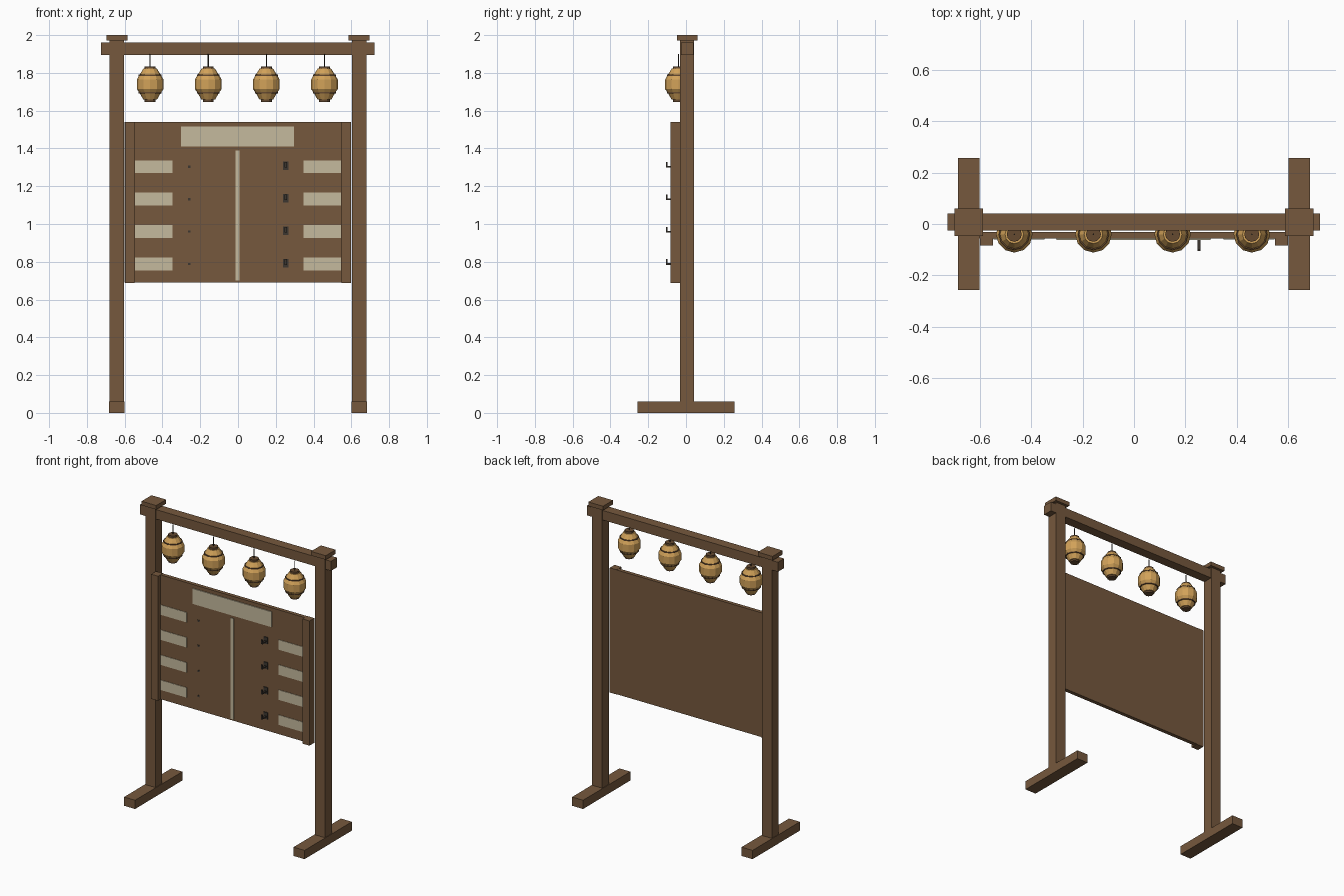
import bpy, bmesh, math

if "Cube" in bpy.data.objects:
    bpy.data.objects.remove(bpy.data.objects["Cube"])


def make_material(name, rgb):
    m = bpy.data.materials.new(name)
    m.diffuse_color = (*rgb, 1)
    m.use_nodes = True
    m.node_tree.nodes["Principled BSDF"].inputs["Base Color"].default_value = m.diffuse_color
    return m


WOOD = make_material("brown wood", (0.18, 0.098, 0.047))
CREAM = make_material("cream paper", (0.56, 0.49, 0.34))
AMBER = make_material("amber lantern", (0.64, 0.36, 0.10))
DARK_WOOD = make_material("dark lantern wood", (0.13, 0.068, 0.03))
IRON = make_material("dark iron", (0.045, 0.037, 0.03))


def finish(bm, name, mats):
    bmesh.ops.recalc_face_normals(bm, faces=bm.faces)
    me = bpy.data.meshes.new(name)
    bm.to_mesh(me)
    bm.free()
    for m in mats:
        me.materials.append(m)
    ob = bpy.data.objects.new(name, me)
    bpy.context.collection.objects.link(ob)
    return ob


def box(name, x, y, z, mat):
    """Box from (min, max) ranges on each axis."""
    bm = bmesh.new()
    bmesh.ops.create_cube(bm, size=1)
    for v in bm.verts:
        v.co = [r[0] if c < 0 else r[1] for r, c in zip((x, y, z), v.co)]
    return finish(bm, name, [mat])


def lathe(name, x, y, profile, sides, mats, pick=lambda i: 0):
    """Closed turned shape; pick gives the material of each profile band."""
    bm = bmesh.new()
    rings = [[bm.verts.new((x + r * math.cos(math.tau * k / sides),
                            y + r * math.sin(math.tau * k / sides), z))
              for k in range(sides)] for r, z in profile]
    for i in range(len(rings) - 1):
        for k in range(sides):
            n = (k + 1) % sides
            f = bm.faces.new((rings[i][k], rings[i][n], rings[i + 1][n], rings[i + 1][k]))
            f.material_index = pick(i)
    for ring, i in ((rings[0], 0), (rings[-1], len(rings) - 2)):
        bm.faces.new(ring).material_index = pick(i)
    return finish(bm, name, mats)


def mirrored(a, b, s):
    return tuple(sorted((a * s, b * s)))


# Frame: feet, posts, caps and the top beam
for s, side in ((-1, "left"), (1, "right")):
    box(f"{side}_foot", mirrored(0.60, 0.683, s), (-0.256, 0.256), (0, 0.06), WOOD)
    box(f"{side}_post", mirrored(0.604, 0.68, s), (-0.031, 0.043), (0.06, 1.975), WOOD)
    box(f"{side}_cap", mirrored(0.586, 0.697, s), (-0.047, 0.06), (1.972, 2.0), WOOD)
box("top_beam", (-0.725, 0.722), (-0.026, 0.041), (1.895, 1.96), WOOD)

# Notice board with side trims, title plate and centre divider
box("board", (-0.60, 0.597), (-0.057, -0.031), (0.69, 1.54), WOOD)
for s, side in ((-1, "left"), (1, "right")):
    box(f"{side}_trim", mirrored(0.547, 0.599, s), (-0.083, -0.031), (0.688, 1.541), WOOD)
box("title_plate", (-0.302, 0.297), (-0.063, -0.056), (1.41, 1.515), CREAM)
box("centre_divider", (-0.014, 0.009), (-0.061, -0.056), (0.70, 1.39), CREAM)

# Four rows: paper labels, peg holes on the left, hooks on the right
for i in range(4):
    z = 1.303 - 0.1715 * i
    for s, side in ((-1, "left"), (1, "right")):
        box(f"{side}_label_{i}", mirrored(0.348, 0.546, s), (-0.06, -0.056),
            (z - 0.034, z + 0.034), CREAM)
    box(f"peg_hole_{i}", (-0.266, -0.251), (-0.06, -0.056), (z - 0.006, z + 0.006), IRON)
    box(f"hook_plate_{i}", (0.237, 0.268), (-0.063, -0.056), (z - 0.018, z + 0.027), IRON)
    box(f"hook_arm_{i}", (0.247, 0.259), (-0.104, -0.062), (z - 0.005, z + 0.004), IRON)
    box(f"hook_tip_{i}", (0.247, 0.259), (-0.105, -0.097), (z - 0.005, z + 0.025), IRON)

# Hanging lanterns: amber bodies with turned caps, bands and strings
body = [(0.036, 1.658), (0.055, 1.692), (0.071, 1.715), (0.071, 1.764),
        (0.056, 1.79), (0.036, 1.822)]
for i in range(4):
    x, y = -0.465 + 0.3075 * i, -0.04
    lathe(f"lantern_body_{i}", x, y, body, 12, [AMBER])
    for part, r, z0, z1 in (("bottom_cap", 0.029, 1.647, 1.662),
                            ("lower_band", 0.0605, 1.691, 1.698),
                            ("upper_band", 0.0605, 1.784, 1.791),
                            ("top_cap", 0.029, 1.818, 1.835)):
        lathe(f"lantern_{part}_{i}", x, y, [(r, z0), (r, z1)], 12, [DARK_WOOD])
    lathe(f"lantern_string_{i}", x, y, [(0.003, 1.83), (0.003, 1.9)], 6, [IRON])
